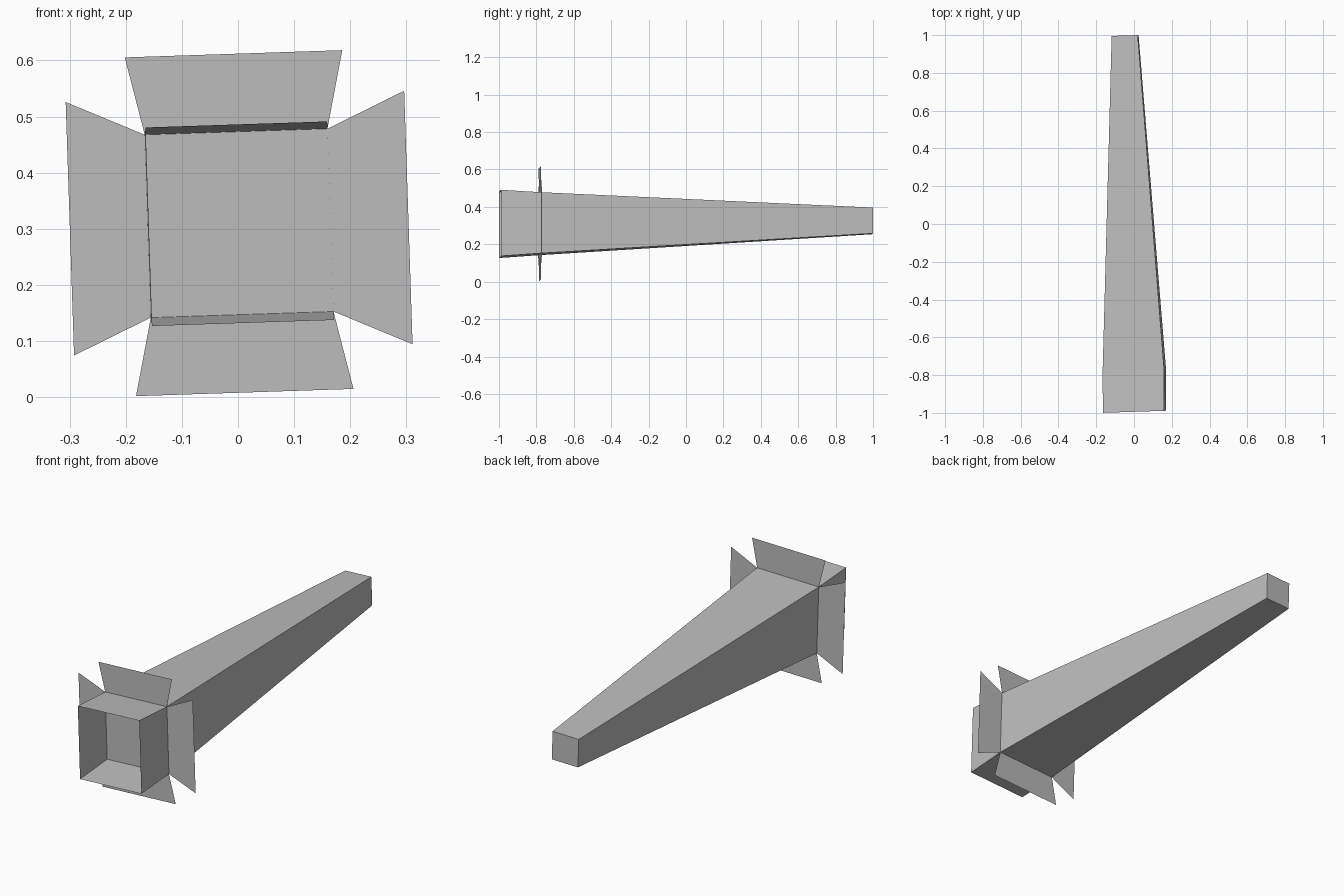
import bpy
import bmesh
from math import radians
from mathutils import Matrix, Vector

cube = bpy.data.objects.get("Cube")
if cube:
    bpy.data.objects.remove(cube, do_unlink=True)

# One plain grey for every surface
grey = bpy.data.materials.new("plain_grey")
grey.use_nodes = True
colour = (0.51, 0.51, 0.51, 1)
grey.diffuse_color = colour
grey.node_tree.nodes["Principled BSDF"].inputs["Base Color"].default_value = colour

# The whole shaft is slightly rolled and yawed
TILT = Matrix.Rotation(radians(1.9), 3, "Z") @ Matrix.Rotation(radians(-1.9), 3, "Y")
MOUTH = Vector((0.003, -0.994, 0.309))
COLLAR = Vector((0.002, -0.781, 0.31))
TIP = Vector((-0.047, 0.998, 0.325))


def place(centre, x, z):
    return centre + TILT @ Vector((x, 0, z))


def ring(centre, half_w, half_h):
    """Four tilted corners of a rectangular cross-section."""
    signs = ((-1, -1), (1, -1), (1, 1), (-1, 1))
    return [place(centre, sx * half_w, sz * half_h) for sx, sz in signs]


def make_part(name, build):
    bm = bmesh.new()
    build(bm)
    mesh = bpy.data.meshes.new(name)
    bm.to_mesh(mesh)
    bm.free()
    mesh.materials.append(grey)
    obj = bpy.data.objects.new(name, mesh)
    bpy.context.collection.objects.link(obj)
    return obj


def loft(bm, near, far, cap_near=False, cap_far=False):
    """Join two cross-sections with four flat sides."""
    a = [bm.verts.new(p) for p in near]
    b = [bm.verts.new(p) for p in far]
    for i in range(4):
        j = (i + 1) % 4
        bm.faces.new((a[i], a[j], b[j], b[i]))
    if cap_near:
        bm.faces.new(a[::-1])
    if cap_far:
        bm.faces.new(b)


mouth_ring = ring(MOUTH, 0.162, 0.177)
collar_ring = ring(COLLAR, 0.163, 0.163)
tip_ring = ring(TIP, 0.069, 0.069)

# Open sleeve in front, closed tapering shaft behind
make_part("open_sleeve", lambda bm: loft(bm, mouth_ring, collar_ring))
make_part("tapered_shaft", lambda bm: loft(bm, collar_ring, tip_ring, True, True))

# Four flaring flaps around the collar: outer corners per side
side_h, top_w, reach = 0.226, 0.194, 0.302
flaps = {
    "bottom_flap": (0, ((-top_w, -reach), (top_w, -reach))),
    "left_flap": (1, ((reach, -side_h), (reach, side_h))),
    "top_flap": (2, ((top_w, reach), (-top_w, reach))),
    "right_flap": (3, ((-reach, side_h), (-reach, -side_h))),
}
for name, (i, outer) in flaps.items():
    start, end = (place(COLLAR, *p) for p in outer)
    corners = (start, end, collar_ring[(i + 1) % 4], collar_ring[i])
    make_part(name, lambda bm: bm.faces.new([bm.verts.new(p) for p in corners]))
